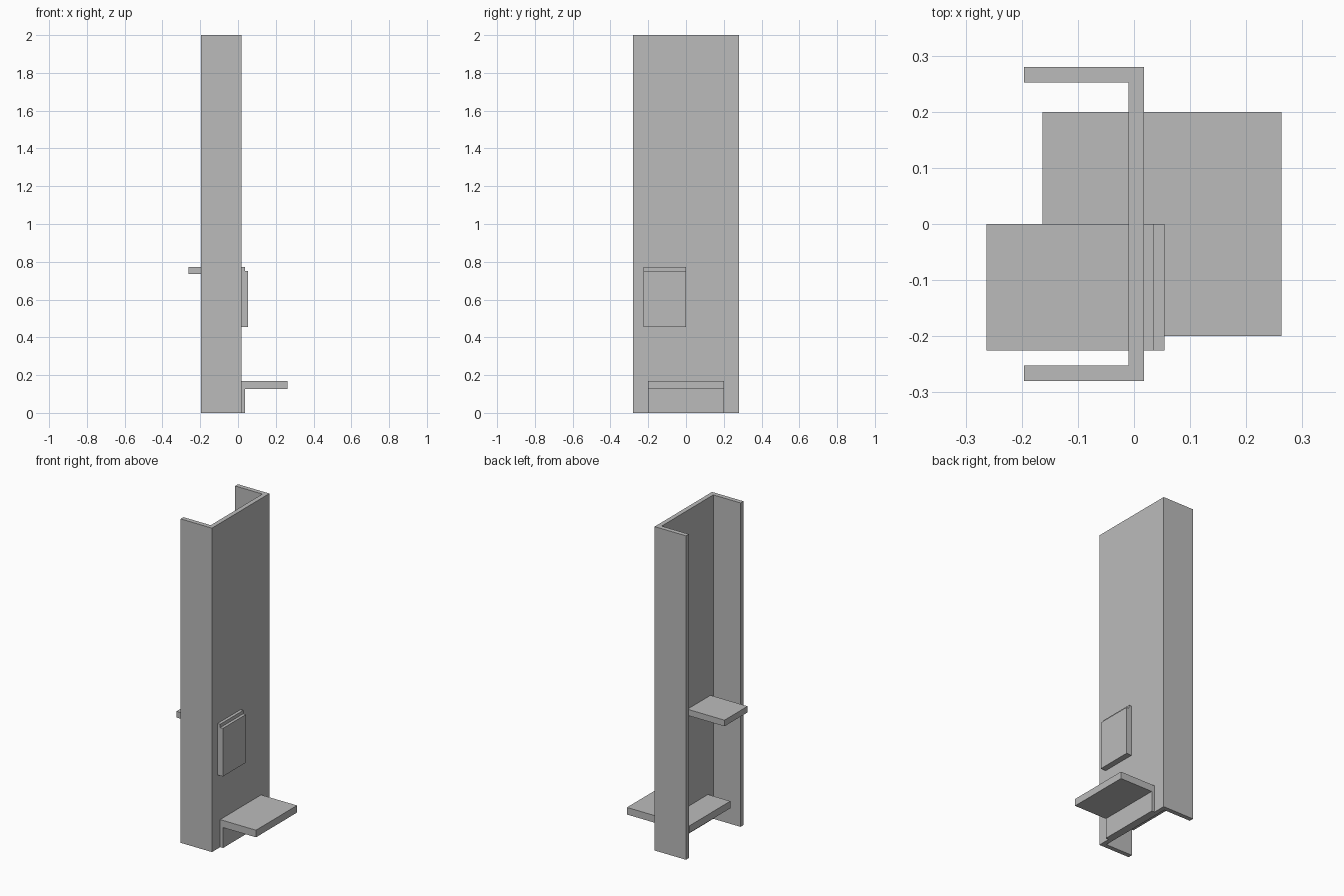
import bpy
import bmesh

cube = bpy.data.objects.get("Cube")
if cube:
    bpy.data.objects.remove(cube, do_unlink=True)

grey = bpy.data.materials.new("plain grey")
grey.use_nodes = True
colour = (0.5, 0.5, 0.5, 1)
grey.diffuse_color = colour
grey.node_tree.nodes["Principled BSDF"].inputs["Base Color"].default_value = colour


def prism(name, outline, axis, low, high):
    """Extrude a closed outline along z (xy outline) or y (xz outline)."""
    bm = bmesh.new()
    points = [(a, b, low) if axis == "z" else (a, low, b) for a, b in outline]
    face = bm.faces.new([bm.verts.new(p) for p in points])
    grown = bmesh.ops.extrude_face_region(bm, geom=[face])
    verts = [g for g in grown["geom"] if isinstance(g, bmesh.types.BMVert)]
    depth = high - low
    bmesh.ops.translate(bm, verts=verts, vec=(0, 0, depth) if axis == "z" else (0, depth, 0))
    bmesh.ops.recalc_face_normals(bm, faces=bm.faces)
    mesh = bpy.data.meshes.new(name)
    bm.to_mesh(mesh)
    bm.free()
    mesh.materials.append(grey)
    obj = bpy.data.objects.new(name, mesh)
    bpy.context.collection.objects.link(obj)
    return obj


def rect(left, right, low, high):
    return [(left, low), (right, low), (right, high), (left, high)]


# Tall channel column, open towards -x
half = [(-0.01, 0.252), (-0.196, 0.252), (-0.196, 0.28), (0.018, 0.28)]
mirrored = [(x, -y) for x, y in reversed(half)]
prism("channel_column", half + mirrored, "z", 0, 2)

# Low step: a shelf through the web with a kick plate beneath
prism("lower_shelf", rect(-0.163, 0.263, 0.126, 0.17), "y", -0.2, 0.2)
prism("lower_support_plate", rect(0, 0.038, 0, 0.126), "y", -0.2, 0.2)

# Upper bracket: a shelf through the web with a backing plate outside
prism("upper_shelf", rect(-0.263, 0.036, 0.735, 0.773), "y", -0.225, 0)
prism("upper_backing_plate", rect(0.01, 0.054, 0.455, 0.752), "y", -0.225, 0)
